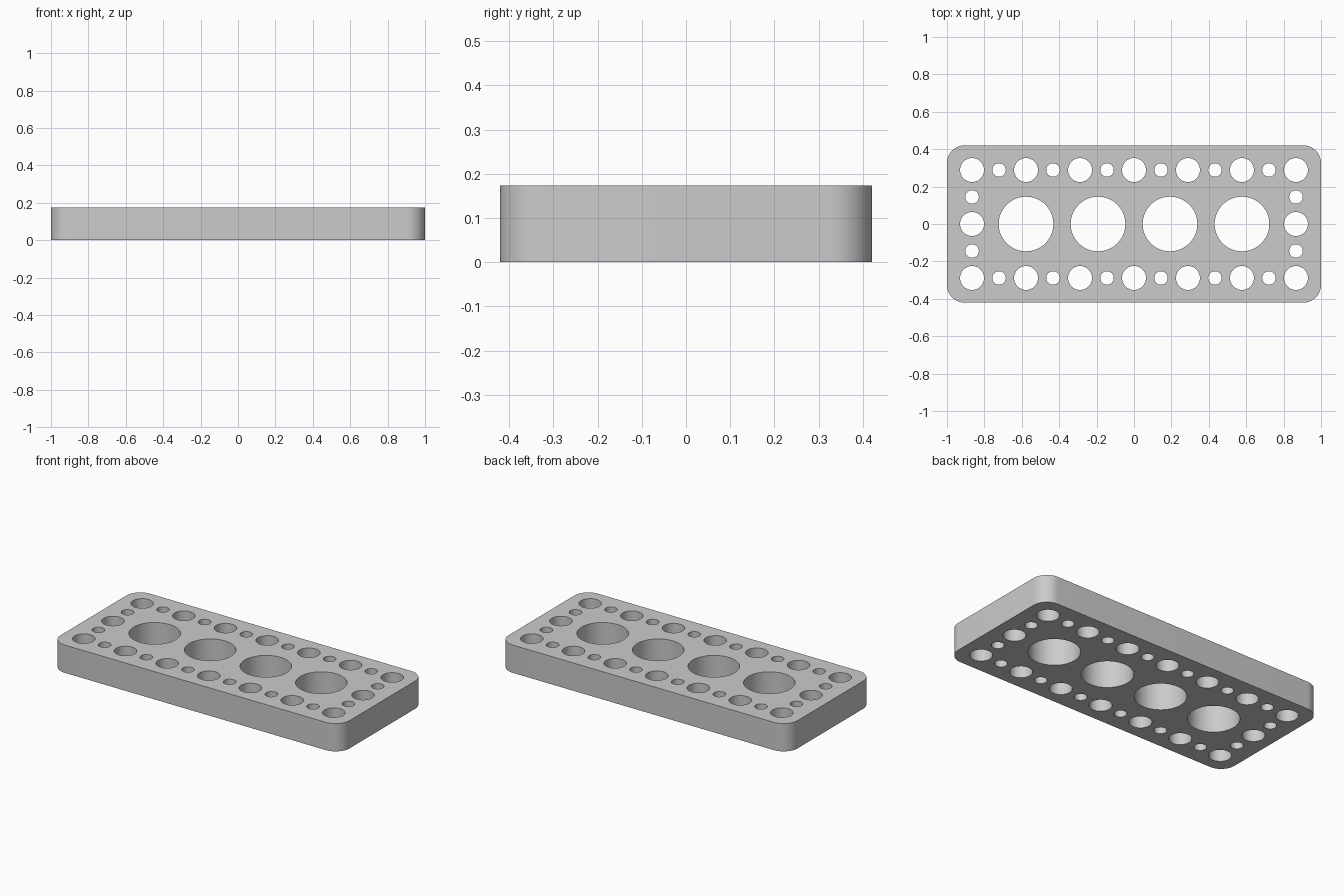
import bpy
import bmesh
from math import cos, sin, pi, radians

if "Cube" in bpy.data.objects:
    bpy.data.objects.remove(bpy.data.objects["Cube"], do_unlink=True)

HALF_X, HALF_Y, HEIGHT, CORNER = 1.0, 0.421, 0.174, 0.096
PITCH = 0.1443          # spacing between neighbouring hole centres
BIG, MEDIUM, SMALL = 0.146, 0.064, 0.036

grey = bpy.data.materials.new("plain grey")
grey.use_nodes = True
grey.diffuse_color = (0.6, 0.6, 0.6, 1)
grey.node_tree.nodes["Principled BSDF"].inputs["Base Color"].default_value = (0.6, 0.6, 0.6, 1)


def arc(cx, cy, r, start, sweep, count):
    return [(cx + r * cos(start + sweep * i / count), cy + r * sin(start + sweep * i / count))
            for i in range(count + 1)]


def add_loop(curve, points):
    spline = curve.splines.new('POLY')
    spline.points.add(len(points) - 1)
    for p, (x, y) in zip(spline.points, points):
        p.co = (x, y, 0, 1)
    spline.use_cyclic_u = True


def add_hole(curve, x, y, r):
    add_loop(curve, arc(x, y, r, 0, 2 * pi, 64)[:-1])


# Plate profile: rounded rectangle
profile = bpy.data.curves.new("plate_profile", 'CURVE')
profile.dimensions = '2D'
profile.fill_mode = 'BOTH'
profile.extrude = HEIGHT / 2
outline = []
for i, (sx, sy) in enumerate([(1, 1), (-1, 1), (-1, -1), (1, -1)]):
    outline += arc(sx * (HALF_X - CORNER), sy * (HALF_Y - CORNER), CORNER, i * pi / 2, pi / 2, 16)
add_loop(profile, outline)

# Four large holes along the middle
for i in range(4):
    add_hole(profile, (i - 1.5) * PITCH * 8 / 3, 0, BIG)

# Border of alternating medium and small holes
for i in range(-6, 7):
    for side in (-1, 1):
        add_hole(profile, i * PITCH, side * 2 * PITCH, SMALL if i % 2 else MEDIUM)
for j in (-1, 0, 1):
    for side in (-1, 1):
        add_hole(profile, side * 6 * PITCH, j * PITCH, SMALL if j else MEDIUM)

# Turn the profile into a solid mesh standing on the ground
helper = bpy.data.objects.new("profile_helper", profile)
bpy.context.collection.objects.link(helper)
graph = bpy.context.evaluated_depsgraph_get()
mesh = bpy.data.meshes.new_from_object(helper.evaluated_get(graph))
bpy.data.objects.remove(helper, do_unlink=True)

bm = bmesh.new()
bm.from_mesh(mesh)
bmesh.ops.remove_doubles(bm, verts=bm.verts, dist=0.0001)
bmesh.ops.translate(bm, verts=bm.verts, vec=(0, 0, HEIGHT / 2))
bmesh.ops.recalc_face_normals(bm, faces=bm.faces)
for face in bm.faces:
    face.smooth = True
bm.to_mesh(mesh)
bm.free()
mesh.set_sharp_from_angle(angle=radians(30))
mesh.materials.clear()
mesh.materials.append(grey)

plate = bpy.data.objects.new("perforated_plate", mesh)
bpy.context.collection.objects.link(plate)
